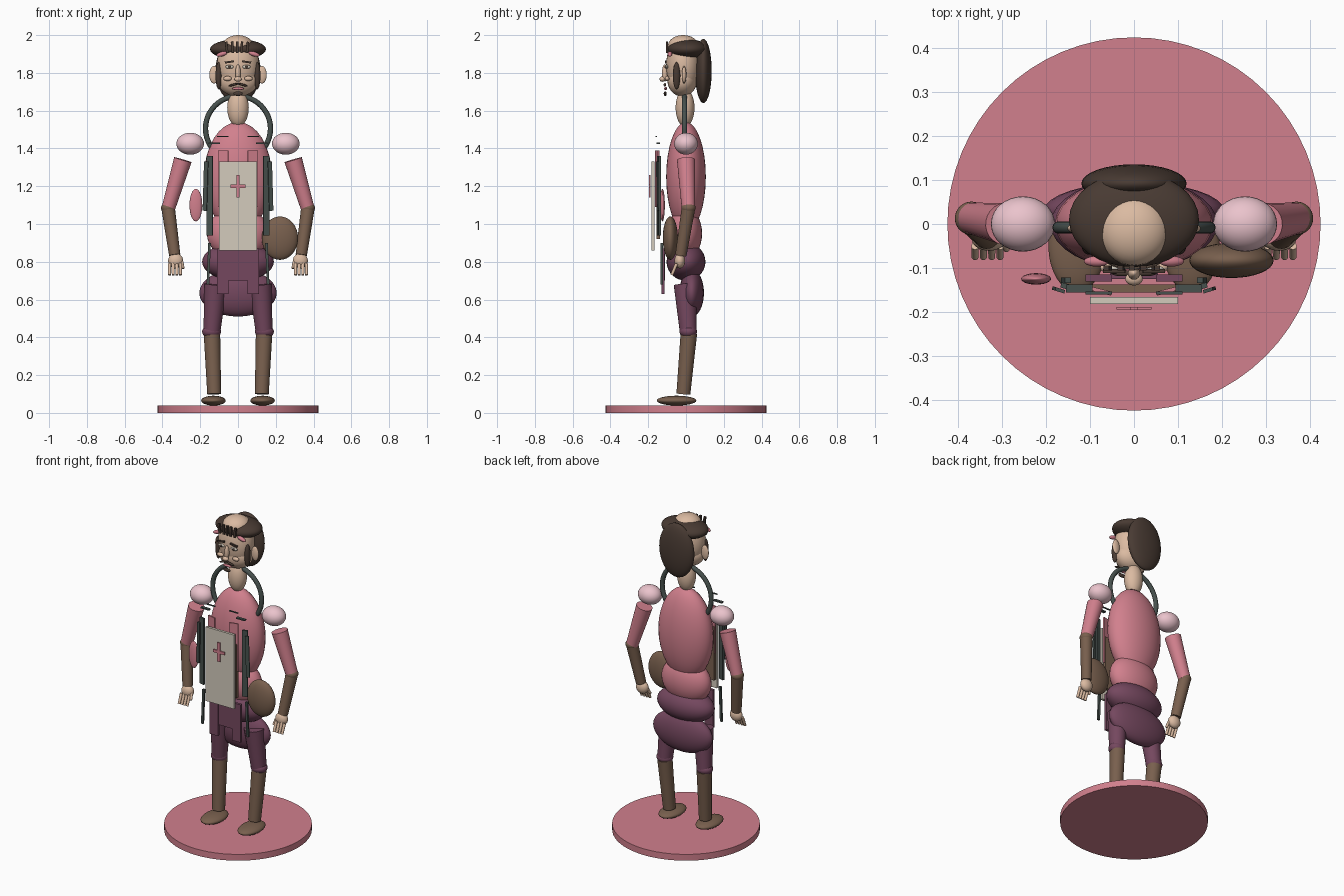
import bpy, math
from mathutils import Vector


def material(name, code):
    rgb = [(int(code[i:i + 2], 16) / 255) ** 2.2 for i in (0, 2, 4)]
    m = bpy.data.materials.new(name)
    m.diffuse_color = (*rgb, 1)
    return m


PINK = material("pink", "d07f8c")
PALE = material("pale_pink", "eac2cb")
PURPLE = material("purple", "74495f")
SKIN = material("skin", "dab9a0")
BROWN = material("brown", "78604f")
HAIR = material("hair", "4a3d36")
DARK = material("dark_grey", "49524f")
CREAM = material("cream", "d2cabb")


def finish(name, mat, smooth=True):
    ob = bpy.context.object
    ob.name = name
    ob.data.materials.append(mat)
    if smooth:
        bpy.ops.object.shade_smooth_by_angle(angle=math.radians(40))
    return ob


def ball(name, loc, radii, mat, rot=(0, 0, 0)):
    bpy.ops.mesh.primitive_uv_sphere_add(segments=32, ring_count=16, radius=1, location=loc, rotation=rot)
    bpy.context.object.scale = radii
    return finish(name, mat)


def box(name, loc, size, mat, rot=(0, 0, 0)):
    bpy.ops.mesh.primitive_cube_add(size=1, location=loc, rotation=rot)
    bpy.context.object.scale = size
    return finish(name, mat, False)


def limb(name, a, b, r1, r2, mat, sides=24):
    a, b = Vector(a), Vector(b)
    d = b - a
    bpy.ops.mesh.primitive_cone_add(vertices=sides, radius1=r1, radius2=r2, depth=d.length, location=(a + b) / 2)
    bpy.context.object.rotation_euler = d.to_track_quat('Z', 'Y').to_euler()
    return finish(name, mat)


# Base
bpy.ops.mesh.primitive_cylinder_add(vertices=64, radius=0.425, depth=0.04, location=(0, 0, 0.02))
finish("base", PINK)

# Trunk
ball("torso", (0, 0, 1.25), (0.18, 0.105, 0.29), PINK)
ball("belly", (0, -0.005, 0.95), (0.165, 0.09, 0.14), PINK)
ball("pelvis", (0, 0, 0.80), (0.19, 0.103, 0.10), PURPLE)
ball("hips", (0, 0.03, 0.635), (0.205, 0.065, 0.125), PURPLE)
ball("neck", (0, -0.005, 1.615), (0.057, 0.05, 0.10), SKIN)
bpy.ops.mesh.primitive_torus_add(major_radius=0.172, minor_radius=0.014, major_segments=48, minor_segments=12,
                                 location=(0, -0.008, 1.505), rotation=(math.pi / 2, 0, 0))
finish("collar_ring", DARK)

# Limbs, both sides
for s, side in ((-1, "right"), (1, "left")):
    def P(x, y, z):
        return (s * x, y, z)
    ball(f"{side}_foot", P(0.13, -0.05, 0.065), (0.065, 0.105, 0.026), BROWN)
    limb(f"{side}_shin", P(0.126, -0.014, 0.10), P(0.138, 0.015, 0.42), 0.037, 0.044, BROWN)
    ball(f"{side}_knee", P(0.14, 0.012, 0.43), (0.05, 0.046, 0.036), PURPLE)
    limb(f"{side}_thigh", P(0.138, 0.012, 0.43), P(0.118, -0.005, 0.68), 0.045, 0.06, PURPLE)
    ball(f"{side}_shoulder", P(0.253, 0, 1.425), (0.073, 0.063, 0.058), PALE)
    limb(f"{side}_upper_arm", P(0.292, 0, 1.34), P(0.368, 0.013, 1.085), 0.048, 0.036, PINK)
    ball(f"{side}_elbow", P(0.37, 0.013, 1.085), (0.038, 0.038, 0.03), BROWN)
    limb(f"{side}_forearm", P(0.37, 0.013, 1.085), P(0.335, -0.027, 0.835), 0.036, 0.03, BROWN)
    ball(f"{side}_hand", P(0.33, -0.033, 0.805), (0.04, 0.028, 0.04), SKIN)
    for i in range(4):
        x = 0.305 + i * 0.019
        limb(f"{side}_finger_{i}", P(x, -0.05, 0.79), P(x, -0.075, 0.73), 0.009, 0.008, SKIN, 10)
    limb(f"{side}_thumb", P(0.298, -0.04, 0.80), P(0.29, -0.058, 0.765), 0.009, 0.007, SKIN, 10)

# Head and hair
ball("head", (0, -0.015, 1.84), (0.112, 0.09, 0.16), SKIN)
ball("jaw", (0, -0.02, 1.76), (0.108, 0.078, 0.085), SKIN)
ball("hair_cap", (0, 0.01, 1.925), (0.148, 0.108, 0.053), HAIR)
ball("crown", (0, -0.015, 1.945), (0.08, 0.08, 0.055), SKIN)
ball("back_hair", (0, 0.092, 1.81), (0.12, 0.044, 0.17), HAIR)
for i, x in enumerate((-0.06, -0.03, -0.005, 0.02, 0.05)):
    box(f"fringe_{i}", (x, -0.1, 1.935), (0.013, 0.012, 0.06), HAIR, (0, (x + 0.005) * 2, 0))

# Face
for s, side in ((-1, "right"), (1, "left")):
    ball(f"{side}_ear", (s * 0.127, -0.01, 1.79), (0.025, 0.012, 0.046), SKIN)
    ball(f"{side}_sideburn", (s * 0.102, -0.05, 1.785), (0.017, 0.02, 0.072), HAIR)
    ball(f"{side}_temple_ornament", (s * 0.085, -0.085, 1.90), (0.03, 0.012, 0.012), PINK, (0, s * 0.3, 0))
    box(f"{side}_brow", (s * 0.045, -0.107, 1.858), (0.05, 0.01, 0.01), HAIR, (0, s * 0.15, 0))
    ball(f"{side}_eye", (s * 0.045, -0.102, 1.832), (0.022, 0.008, 0.01), CREAM)
    ball(f"{side}_pupil", (s * 0.045, -0.11, 1.832), (0.008, 0.004, 0.008), HAIR)
    ball(f"{side}_cheek", (s * 0.055, -0.1, 1.77), (0.022, 0.012, 0.013), SKIN)
    ball(f"{side}_moustache", (s * 0.025, -0.112, 1.737), (0.028, 0.007, 0.006), HAIR, (0, s * 0.25, 0))
ball("nose", (0, -0.112, 1.80), (0.014, 0.015, 0.045), SKIN)
ball("nose_tip", (0, -0.125, 1.767), (0.02, 0.015, 0.014), SKIN)
ball("lips", (0, -0.108, 1.717), (0.032, 0.008, 0.008), PINK)
ball("chin_tuft", (0, -0.11, 1.69), (0.025, 0.008, 0.012), HAIR)

# Chest panel and cross
box("chest_panel", (0, -0.174, 1.095), (0.2, 0.016, 0.47), CREAM)
box("panel_backing", (0, -0.147, 1.09), (0.2, 0.018, 0.34), BROWN)
box("cross_upright", (0, -0.192, 1.2), (0.018, 0.007, 0.12), PINK)
box("cross_bar", (0, -0.192, 1.2), (0.08, 0.006, 0.018), PINK)

# Hanging straps and skirt flaps
for s, side in ((-1, "right"), (1, "left")):
    box(f"{side}_chest_strap", (s * 0.15, -0.143, 1.15), (0.034, 0.012, 0.42), DARK, (0, 0, s * 0.25))
    box(f"{side}_outer_strap", (s * 0.172, -0.15, 1.2), (0.022, 0.008, 0.26), DARK, (0, s * -0.03, s * 0.3))
    box(f"{side}_lapel", (s * 0.078, -0.152, 1.24), (0.055, 0.009, 0.30), PINK, (0, 0, s * 0.25))
    box(f"{side}_lower_strap", (s * 0.155, -0.128, 0.79), (0.014, 0.012, 0.22), DARK, (0, s * -0.04, 0))
    box(f"{side}_skirt_flap", (s * 0.08, -0.123, 0.75), (0.06, 0.016, 0.24), PURPLE)
    box(f"{side}_collar_seam", (s * 0.08, -0.157, 1.463), (0.06, 0.007, 0.006), DARK)
    box(f"{side}_collar_clasp", (s * 0.125, -0.147, 1.427), (0.06, 0.018, 0.008), DARK)
box("centre_flap", (0, -0.118, 0.78), (0.11, 0.014, 0.16), PURPLE)

# Side pouch and tassel
ball("pouch", (0.222, -0.083, 0.925), (0.096, 0.04, 0.115), BROWN)
ball("side_tassel", (-0.223, -0.125, 1.10), (0.034, 0.013, 0.086), PINK)
